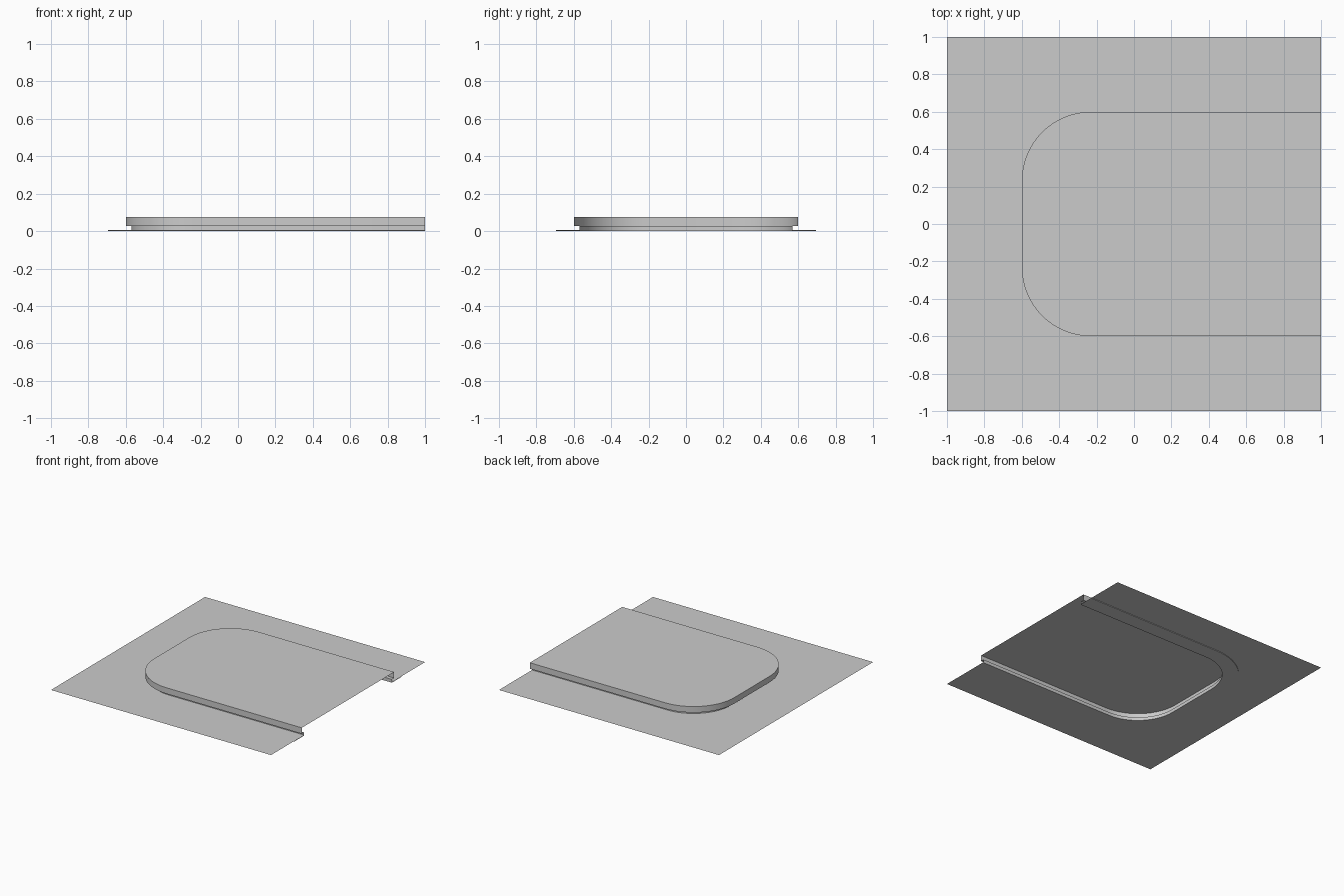
import bpy, bmesh, math

cube = bpy.data.objects.get("Cube")
if cube:
    bpy.data.objects.remove(cube, do_unlink=True)

END = 1.0            # open end of the raised pad
SHEET_Z = 0.005
LEDGE_Z = 0.027
TOP_Z = 0.076
PAD, FOOT, LIP = 0.60, 0.57, 0.695   # half widths
CORNER = 0.37        # corner radius of the pad

grey = bpy.data.materials.new("plain grey")
grey.use_nodes = True
colour = (0.6, 0.6, 0.6, 1)
grey.diffuse_color = colour
grey.node_tree.nodes["Principled BSDF"].inputs["Base Color"].default_value = colour


def u_outline(half, steps=16):
    """U-shaped path, open at +x, with two rounded corners at -x."""
    r = CORNER + half - PAD
    c = half - r
    pts = [(END, half)]
    for cy, start in ((c, 90), (-c, 180)):
        for i in range(steps + 1):
            a = math.radians(start + 90 * i / steps)
            pts.append((-c + r * math.cos(a), cy + r * math.sin(a)))
    return pts + [(END, -half)]


def finish(name, bm, flip_to=None):
    if flip_to is not None:
        for f in bm.faces:
            f.normal_update()
            if f.normal.z * flip_to < 0:
                f.normal_flip()
    mesh = bpy.data.meshes.new(name)
    bm.to_mesh(mesh)
    bm.free()
    mesh.materials.append(grey)
    ob = bpy.data.objects.new(name, mesh)
    bpy.context.collection.objects.link(ob)
    bpy.ops.object.select_all(action='DESELECT')
    ob.select_set(True)
    bpy.context.view_layer.objects.active = ob
    bpy.ops.object.shade_smooth_by_angle(angle=math.radians(30))
    return ob


def loft(bm, rings):
    """Bridge matching U outlines given as (half width, height)."""
    rows = [[bm.verts.new((x, y, z)) for x, y in u_outline(h)] for h, z in rings]
    for low, high in zip(rows, rows[1:]):
        for i in range(len(low) - 1):
            bm.faces.new((low[i], low[i + 1], high[i + 1], high[i]))
    return rows


# Raised pad: foot wall, overhanging ledge, side wall and flat top
bm = bmesh.new()
rows = loft(bm, [(FOOT, 0), (FOOT, LEDGE_Z), (PAD, LEDGE_Z), (PAD, TOP_Z)])
bm.faces.new(rows[-1])
finish("raised_pad", bm)

# Thin lip hidden beneath the sheet, around the foot
bm = bmesh.new()
loft(bm, [(FOOT, 0), (LIP, 0), (LIP, SHEET_Z)])
finish("under_lip", bm)

# Flat surrounding sheet with a cut-out where the pad rises
bm = bmesh.new()
outline = u_outline(FOOT) + [(1, -1), (-1, -1), (-1, 1), (1, 1)]
bm.faces.new([bm.verts.new((x, y, SHEET_Z)) for x, y in outline])
finish("base_sheet", bm, flip_to=1)
